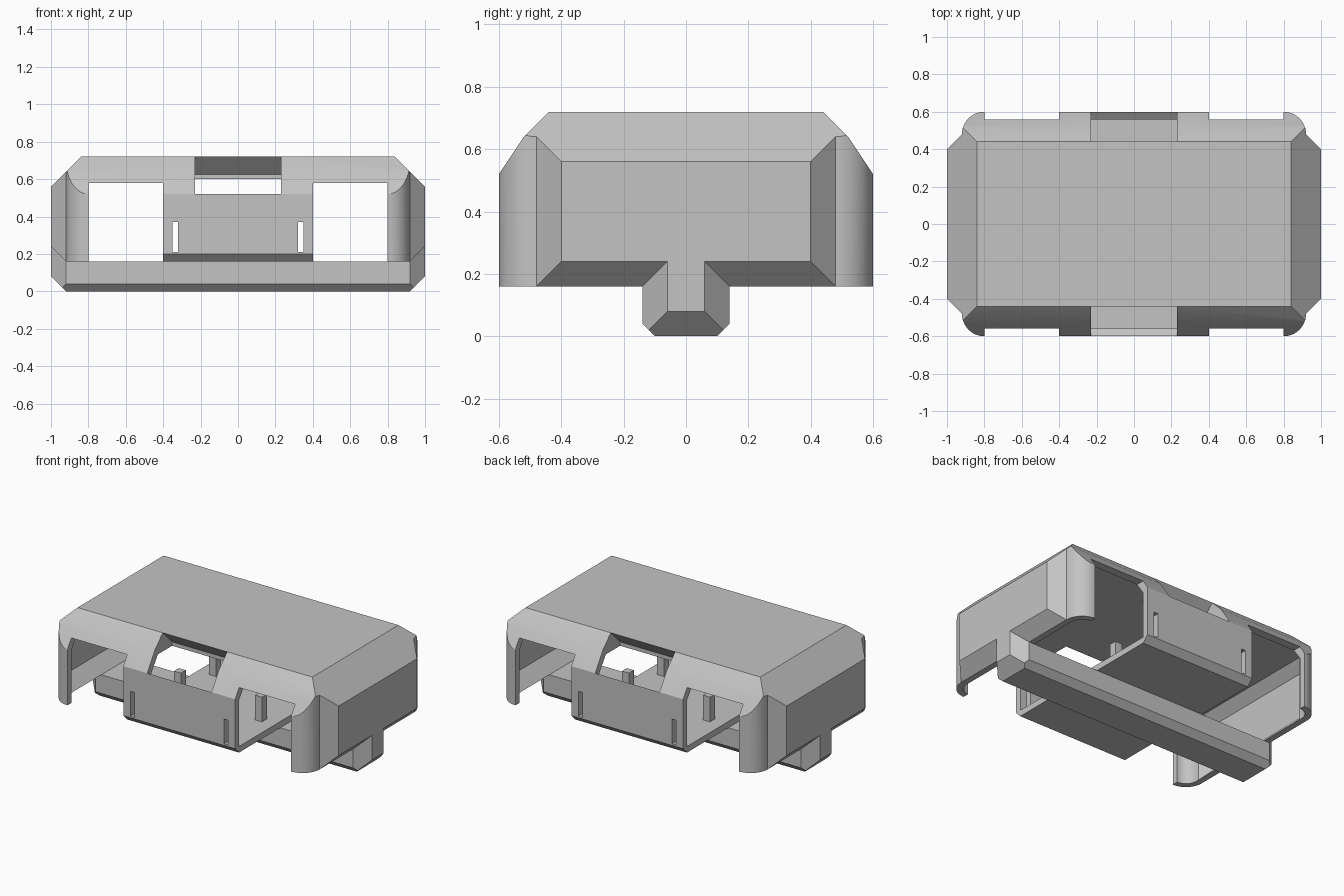
import bpy, bmesh, math
from mathutils import Vector

if "Cube" in bpy.data.objects:
    bpy.data.objects.remove(bpy.data.objects["Cube"], do_unlink=True)

grey = bpy.data.materials.new("plain_grey")
grey.use_nodes = True
grey.diffuse_color = (0.55, 0.55, 0.55, 1)
grey.node_tree.nodes["Principled BSDF"].inputs["Base Color"].default_value = grey.diffuse_color


def prism(name, points, axis, lo, hi):
    """Extrude a 2D outline along the given axis from lo to hi."""
    place = {"x": lambda a, b, t: (t, a, b),
             "y": lambda a, b, t: (a, t, b),
             "z": lambda a, b, t: (a, b, t)}[axis]
    bm = bmesh.new()
    face = bm.faces.new([bm.verts.new(place(a, b, lo)) for a, b in points])
    out = bmesh.ops.extrude_face_region(bm, geom=[face])
    verts = [g for g in out["geom"] if isinstance(g, bmesh.types.BMVert)]
    bmesh.ops.translate(bm, verts=verts, vec=Vector(place(0, 0, hi - lo)))
    bmesh.ops.recalc_face_normals(bm, faces=bm.faces)
    mesh = bpy.data.meshes.new(name)
    bm.to_mesh(mesh)
    bm.free()
    mesh.materials.append(grey)
    obj = bpy.data.objects.new(name, mesh)
    bpy.context.collection.objects.link(obj)
    return obj


def box(name, x, y, z):
    return prism(name, [(x[0], y[0]), (x[1], y[0]), (x[1], y[1]), (x[0], y[1])], "z", *z)


def combine(obj, other, operation):
    """Apply a boolean and discard the tool object."""
    mod = obj.modifiers.new("cut", "BOOLEAN")
    mod.object, mod.operation, mod.solver = other, operation, "EXACT"
    bpy.context.view_layer.objects.active = obj
    bpy.ops.object.modifier_apply(modifier=mod.name)
    bpy.data.objects.remove(other, do_unlink=True)


def mirrored(half):
    """Close a right-hand outline by reflecting it to the left."""
    return half + [(-a, b) for a, b in reversed(half)]


def plan(end, flat, neck, radius):
    """Top outline: chamfered ends and rounded corner columns."""
    quarter = [(end, flat), (neck, flat + end - neck)]
    for i in range(13):
        t = math.pi / 2 * i / 12
        quarter.append((0.8 + radius * math.cos(t), 0.48 + radius * math.sin(t)))
    right = [(a, -b) for a, b in reversed(quarter)] + quarter
    return mirrored(right)


def solid(name, front, side, top):
    """Intersect a front, a side and a top outline."""
    obj = prism(name, front, "y", -1, 1)
    combine(obj, prism("side_tool", side, "x", -1.5, 1.5), "INTERSECT")
    combine(obj, prism("plan_tool", top, "z", -0.5, 1.2), "INTERSECT")
    return obj


# Body shell: outer form minus an inset form that is open below
body = solid("body_shell",
             mirrored([(0.92, 0.16), (1.1, 0.34), (1.1, 0.46), (0.84, 0.72)]),
             mirrored([(0.7, -0.1), (0.7, 0.37), (0.6, 0.52), (0.52, 0.64), (0.34, 0.82)]),
             plan(1, 0.4, 0.92, 0.12))
cavity = solid("cavity_tool",
               mirrored([(0.88, -0.1), (0.88, 0.16), (1.06, 0.34), (1.06, 0.44), (0.9, 0.6)]),
               mirrored([(0.63, -0.2), (0.63, 0.4), (0.49, 0.6), (0.42, 0.7)]),
               plan(0.96, 0.38, 0.88, 0.08))
combine(body, cavity, "DIFFERENCE")

# Wheel openings and narrow slits on both sides
for s in (-1, 1):
    combine(body, box("wheel_tool", sorted((s * 0.4, s * 0.8)), (-0.8, 0.8), (0, 0.58)), "DIFFERENCE")
    combine(body, box("slit_tool", (s * 0.335 - 0.015, s * 0.335 + 0.015), (-0.8, 0.8), (0.21, 0.37)),
            "DIFFERENCE")

# Sloped window slots and bevelled lower panel edges, front and back
slot = [(0.42, 0.74), (0.44, 0.72), (0.345, 0.625), (0.345, 0.52), (0.56, 0.49), (0.6, 0.52), (0.7, 0.6), (0.7, 0.8)]
slot[0] = (0.5, 0.78)
bevel = [(0.55, 0.15), (0.6, 0.2), (0.65, 0.25), (0.65, 0.15)]
for s in (-1, 1):
    combine(body, prism("slot_tool", [(s * a, b) for a, b in slot], "x", -0.23, 0.23), "DIFFERENCE")
    combine(body, prism("bevel_tool", [(s * a, b) for a, b in bevel], "x", -0.5, 0.5), "DIFFERENCE")

# Floor tray between the front and back panels
prism("floor_tray", mirrored([(0.56, 0.16), (0.58, 0.18), (0.58, 0.2)]), "x", -0.4, 0.4)

# Cross beam with chamfered ends
beam = solid("cross_beam",
             mirrored([(0.92, 0), (1.1, 0.18), (1.1, 0.34), (0.92, 0.16)]),
             mirrored([(0.1, 0), (0.14, 0.04), (0.14, 0.4)]),
             mirrored([(0.92, -0.14), (1, -0.06), (1, 0.06), (0.92, 0.14)]))

# Four mounting posts on the floor
for sx, side in ((1, "left"), (-1, "right")):
    for sy, end in ((-1, "front"), (1, "back")):
        x, y = 0.29 * sx, 0.18 * sy
        box(f"{end}_{side}_post", (x - 0.025, x + 0.025), (y - 0.025, y + 0.025), (0.19, 0.36))

# Smooth the rounded corner columns, keep hard edges
bpy.ops.object.select_all(action="DESELECT")
body.select_set(True)
bpy.context.view_layer.objects.active = body
bpy.ops.object.shade_smooth_by_angle(angle=math.radians(20))
